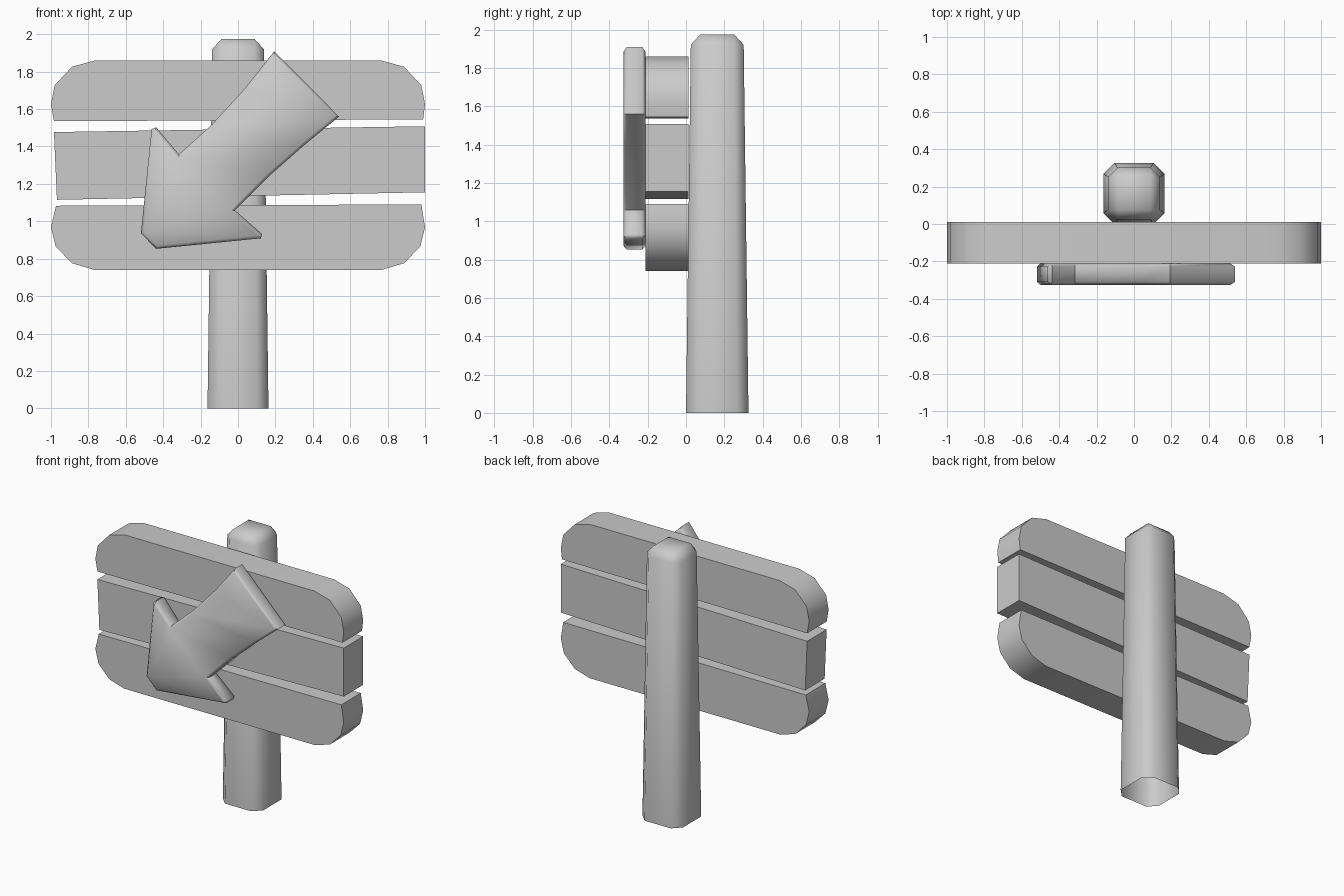
import bpy, bmesh, math

if "Cube" in bpy.data.objects:
    bpy.data.objects.remove(bpy.data.objects["Cube"])


def finish(bm, name, angle):
    bmesh.ops.recalc_face_normals(bm, faces=bm.faces[:])
    mesh = bpy.data.meshes.new(name)
    bm.to_mesh(mesh)
    bm.free()
    obj = bpy.data.objects.new(name, mesh)
    bpy.context.collection.objects.link(obj)
    bpy.ops.object.select_all(action='DESELECT')
    obj.select_set(True)
    bpy.context.view_layer.objects.active = obj
    bpy.ops.object.shade_smooth_by_angle(angle=math.radians(angle))
    return obj


def slab(name, outline, y_front, y_back, bevel=0.0, angle=35):
    """Extrude an (x, z) outline along y, optionally bevelling both rims."""
    bm = bmesh.new()
    front = bm.faces.new([bm.verts.new((x, y_front, z)) for x, z in outline])
    ext = bmesh.ops.extrude_face_region(bm, geom=[front], use_keep_orig=True)
    for v in ext["geom"]:
        if isinstance(v, bmesh.types.BMVert):
            v.co.y = y_back
    bmesh.ops.recalc_face_normals(bm, faces=bm.faces[:])
    if bevel:
        rim = [e for e in bm.edges
               if abs(e.verts[0].co.y - e.verts[1].co.y) < 1e-5]
        bmesh.ops.bevel(bm, geom=rim, offset=bevel, offset_type='OFFSET',
                        segments=1, profile=0.5, affect='EDGES')
    return finish(bm, name, angle)


# Boards: rounded outer corners, slightly crooked gaps
upper = [(0.765, 1.86), (0.888, 1.826), (0.98, 1.727), (1.0, 1.626)]
lower = [(1.0, 0.968), (0.975, 0.866), (0.888, 0.776), (0.768, 0.74)]


def mirrored(pts):
    return [(-x, z) for x, z in reversed(pts)]


slab("top_board", upper + [(0.99, 1.545), (-0.984, 1.535)] + mirrored(upper),
     -0.212, 0.012)
slab("middle_board",
     [(-0.984, 1.477), (1.0, 1.508), (1.0, 1.155), (-0.968, 1.115)],
     -0.212, 0.012)
slab("bottom_board", [(0.98, 1.09)] + lower + mirrored(lower) + [(-0.973, 1.083)],
     -0.212, 0.012)

# Arrow with a curved, flaring shaft
arrow = [(0.193, 1.909), (0.54, 1.56), (0.353, 1.406), (0.171, 1.246),
         (-0.016, 1.059), (0.128, 0.932), (0.123, 0.909), (-0.438, 0.853),
         (-0.519, 0.936), (-0.462, 1.492), (-0.438, 1.503), (-0.316, 1.358),
         (-0.144, 1.513), (0.037, 1.711)]
slab("arrow", arrow, -0.325, -0.212, bevel=0.016, angle=50)

# Post: tapered octagonal tube, open underneath, with a square chamfered cap
YC = 0.163


def octagon(bm, half, cut, z):
    pts = [(half, -cut), (half, cut), (cut, half), (-cut, half),
           (-half, cut), (-half, -cut), (-cut, -half), (cut, -half)]
    return [bm.verts.new((x, YC + y, z)) for x, y in pts]


bm = bmesh.new()
base = octagon(bm, 0.163, 0.105, 0.0)
neck = octagon(bm, 0.138, 0.089, 1.92)
cap = [bm.verts.new((x * 0.088, YC + y * 0.088, 1.975))
       for x, y in ((1, -1), (1, 1), (-1, 1), (-1, -1))]
for i in range(8):
    j = (i + 1) % 8
    bm.faces.new((base[i], base[j], neck[j], neck[i]))
for k in range(4):
    n = (k + 1) % 4
    bm.faces.new((neck[2 * k], neck[2 * k + 1], cap[n], cap[k]))
    bm.faces.new((neck[2 * k + 1], neck[(2 * k + 2) % 8], cap[n]))
bm.faces.new(cap)
finish(bm, "post", 60)
